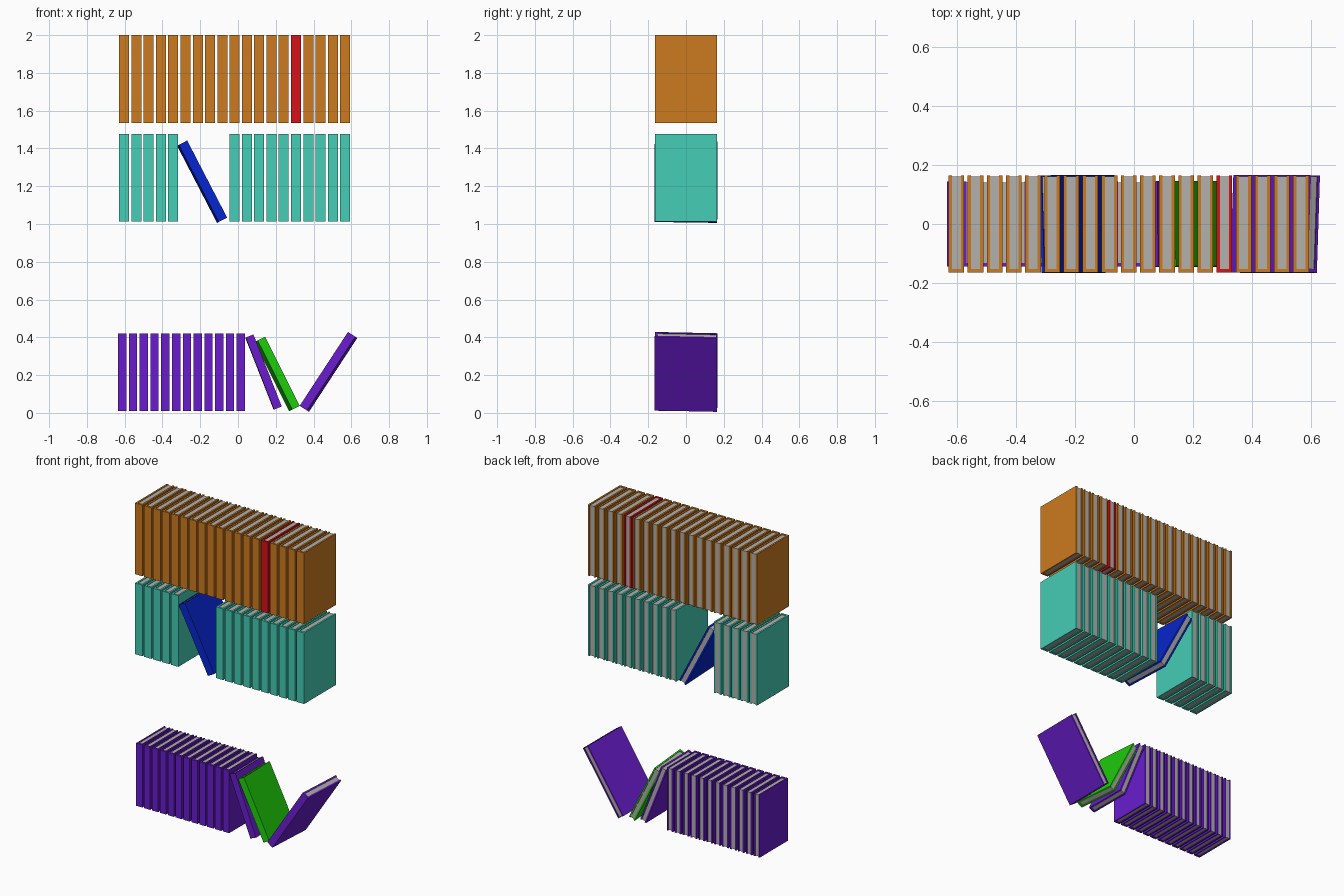
import bpy, bmesh
from math import radians
from mathutils import Matrix

if "Cube" in bpy.data.objects:
    bpy.data.objects.remove(bpy.data.objects["Cube"])


def material(name, r, g, b):
    """Material from display RGB (0-255), converted to linear."""
    m = bpy.data.materials.new(name)
    m.diffuse_color = [(c / 255) ** 2.2 for c in (r, g, b)] + [1]
    m.use_nodes = True
    m.node_tree.nodes["Principled BSDF"].inputs["Base Color"].default_value = m.diffuse_color
    return m


ORANGE = material("orange_cover", 203, 122, 37)
RED = material("red_cover", 212, 26, 30)
TEAL = material("teal_cover", 70, 204, 180)
BLUE = material("blue_cover", 16, 42, 205)
PURPLE = material("purple_cover", 105, 34, 204)
GREEN = material("green_cover", 35, 203, 18)
PAPER = material("paper", 178, 175, 171)


def prism(name, outline, z0, z1, mat, matrix):
    """Extrude an xy outline from z0 to z1."""
    bm = bmesh.new()
    face = bm.faces.new([bm.verts.new((x, y, z0)) for x, y in outline])
    ext = bmesh.ops.extrude_face_region(bm, geom=[face])["geom"]
    bmesh.ops.translate(bm, vec=(0, 0, z1 - z0),
                        verts=[v for v in ext if isinstance(v, bmesh.types.BMVert)])
    bmesh.ops.recalc_face_normals(bm, faces=bm.faces)
    mesh = bpy.data.meshes.new(name)
    bm.to_mesh(mesh)
    bm.free()
    mesh.materials.append(mat)
    ob = bpy.data.objects.new(name, mesh)
    ob.matrix_world = matrix
    bpy.context.collection.objects.link(ob)


def book(name, mat, size, x, z, lean=0, yaw=0):
    """U-shaped cover with its spine at the front, plus a page block."""
    w, d, h = size[0] / 2, size[1] / 2, size[2] / 2
    t = w * 0.42        # board thickness
    s = -d + 0.013      # inside of the spine
    m = (Matrix.Translation((x, 0, z)) @ Matrix.Rotation(radians(lean), 4, 'Y')
         @ Matrix.Rotation(radians(yaw), 4, 'Z'))
    prism(name + "_cover",
          [(-w, -d), (w, -d), (w, d), (w - t, d), (w - t, s),
           (t - w, s), (t - w, d), (-w, d)], -h, h, mat, m)
    e = 0.004           # pages set back from the boards
    prism(name + "_pages",
          [(t - w, s), (w - t, s), (w - t, d - e), (t - w, d - e)],
          e - h, h - e, PAPER, m)


LARGE = (0.053, 0.33, 0.465)
SMALL = (0.044, 0.29, 0.41)

# Top row, with one red book
for i in range(19):
    book(f"top_book_{i}", RED if i == 14 else ORANGE, LARGE, -0.603 + i * 0.065, 1.7675)

# Middle row, with a gap for the leaning book
for i in range(19):
    if not 5 <= i <= 8:
        book(f"middle_book_{i}", TEAL, LARGE, -0.603 + i * 0.065, 1.2445)
book("middle_leaning_book", BLUE, (0.05, 0.33, 0.46), -0.19, 1.224, -27.4, 1.8)

# Bottom row of smaller books
for i in range(12):
    book(f"bottom_book_{i}", PURPLE, SMALL, -0.613 + i * 0.0571, 0.216)

# Bottom row leaning books
book("bottom_leaning_book_left", PURPLE, SMALL, 0.135, 0.216, -21.5, 0.5)
book("bottom_leaning_book_middle", GREEN, SMALL, 0.207, 0.206, -26.6, 3.6)
book("bottom_leaning_book_right", PURPLE, (0.046, 0.33, 0.467), 0.479, 0.217, 33.2, -2.2)
